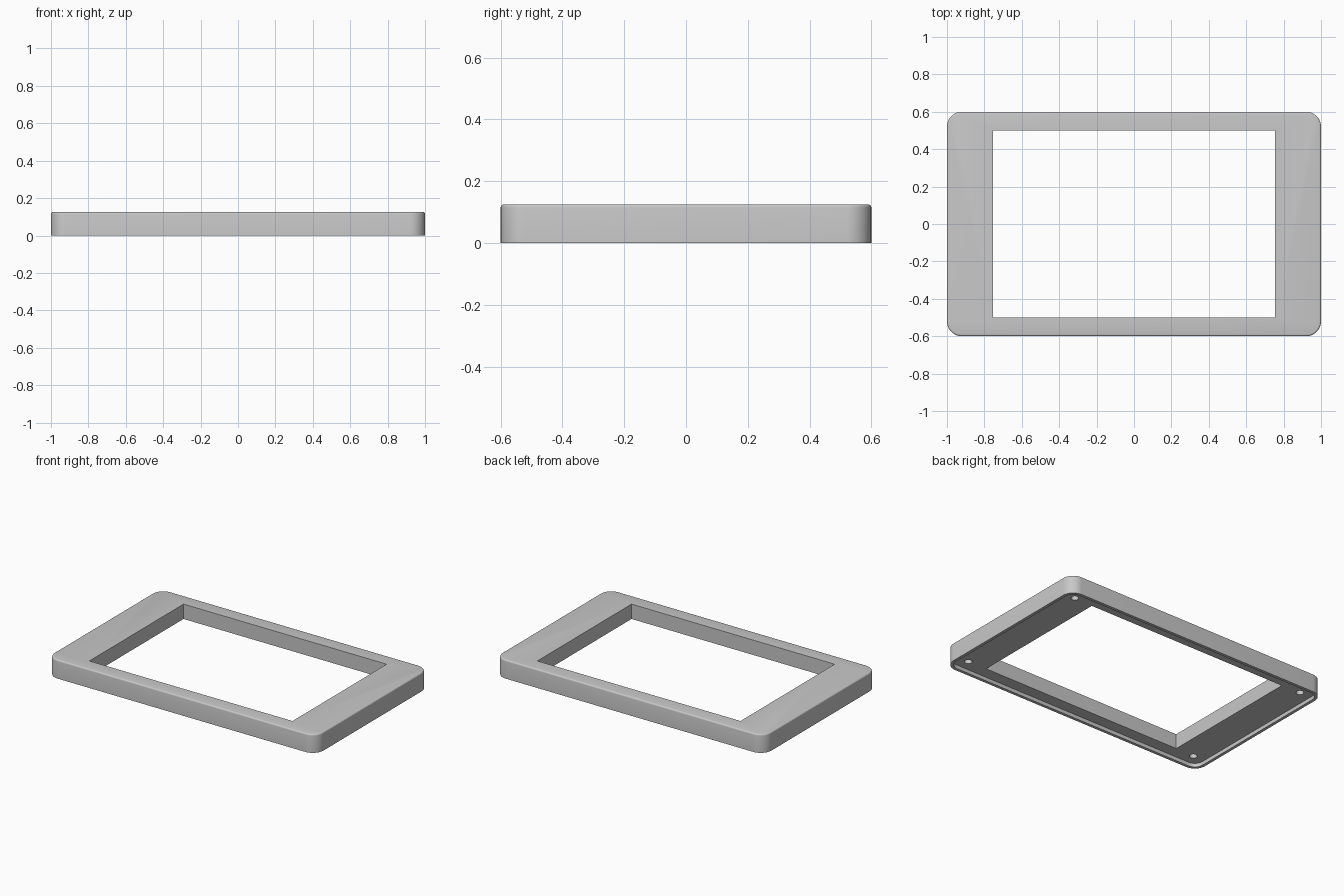
import bpy
import bmesh
from math import sin, cos, pi, radians

LENGTH, WIDTH, HEIGHT = 2.0, 1.2, 0.125
CORNER = 0.08          # outer corner radius
EDGE = 0.01            # rounding of the top edge
LIP, RECESS = 0.02, 0.025

cube = bpy.data.objects.get("Cube")
if cube:
    bpy.data.objects.remove(cube, do_unlink=True)


def make_object(name, bm):
    bmesh.ops.recalc_face_normals(bm, faces=bm.faces)
    mesh = bpy.data.meshes.new(name)
    bm.to_mesh(mesh)
    bm.free()
    obj = bpy.data.objects.new(name, mesh)
    bpy.context.collection.objects.link(obj)
    return obj


def rounded_slab(name, levels, steps=10):
    """Loft rounded rectangles given as (inset, height) levels."""
    bm = bmesh.new()
    rings = []
    for inset, z in levels:
        r = CORNER - inset
        cx, cy = LENGTH / 2 - CORNER, WIDTH / 2 - CORNER
        ring = []
        for quarter, (sx, sy) in enumerate([(1, 1), (-1, 1), (-1, -1), (1, -1)]):
            for i in range(steps + 1):
                a = (quarter + i / steps) * pi / 2
                ring.append(bm.verts.new((sx * cx + r * cos(a), sy * cy + r * sin(a), z)))
        rings.append(ring)
    for low, high in zip(rings, rings[1:]):
        for i in range(len(low)):
            j = (i + 1) % len(low)
            bm.faces.new((low[i], low[j], high[j], high[i]))
    bm.faces.new(rings[0])
    bm.faces.new(rings[-1])
    return make_object(name, bm)


def cut(target, cutter):
    cutter.hide_render = True
    mod = target.modifiers.new("cut", 'BOOLEAN')
    mod.operation = 'DIFFERENCE'
    mod.solver = 'EXACT'
    mod.object = cutter
    bpy.context.view_layer.objects.active = target
    bpy.ops.object.modifier_apply(modifier=mod.name)
    bpy.data.objects.remove(cutter, do_unlink=True)


# Outer body with a softly rounded top edge
levels = [(0, 0)]
for i in range(5):
    a = i / 4 * pi / 2
    levels.append((EDGE * (1 - cos(a)), HEIGHT - EDGE + EDGE * sin(a)))
frame = rounded_slab("bezel_frame", levels)

# Shallow recess underneath, leaving a thin rim
cut(frame, rounded_slab("recess_cutter", [(LIP, -0.05), (LIP, RECESS)]))

# Rectangular window
bm = bmesh.new()
bmesh.ops.create_cube(bm, size=1)
bmesh.ops.scale(bm, vec=(1.51, 1.0, 1.0), verts=bm.verts)
cut(frame, make_object("window_cutter", bm))

# Blind screw holes in the corners of the recess
HOLE_TOP = 0.1
for x in (-0.895, 0.895):
    for y in (-0.505, 0.505):
        bm = bmesh.new()
        bmesh.ops.create_cone(bm, cap_ends=True, segments=24, radius1=0.024,
                              radius2=0.024, depth=0.2)
        bmesh.ops.translate(bm, vec=(x, y, HOLE_TOP - 0.1), verts=bm.verts)
        cut(frame, make_object("screw_hole_cutter", bm))

# Single grey material
grey = bpy.data.materials.new("light_grey")
grey.use_nodes = True
colour = (0.58, 0.58, 0.58, 1)
grey.diffuse_color = colour
grey.node_tree.nodes["Principled BSDF"].inputs["Base Color"].default_value = colour
frame.data.materials.clear()
frame.data.materials.append(grey)

# Smooth the rounded corners and keep the edges crisp
bpy.ops.object.select_all(action='DESELECT')
frame.select_set(True)
bpy.context.view_layer.objects.active = frame
bpy.ops.object.shade_smooth_by_angle(angle=radians(30))
